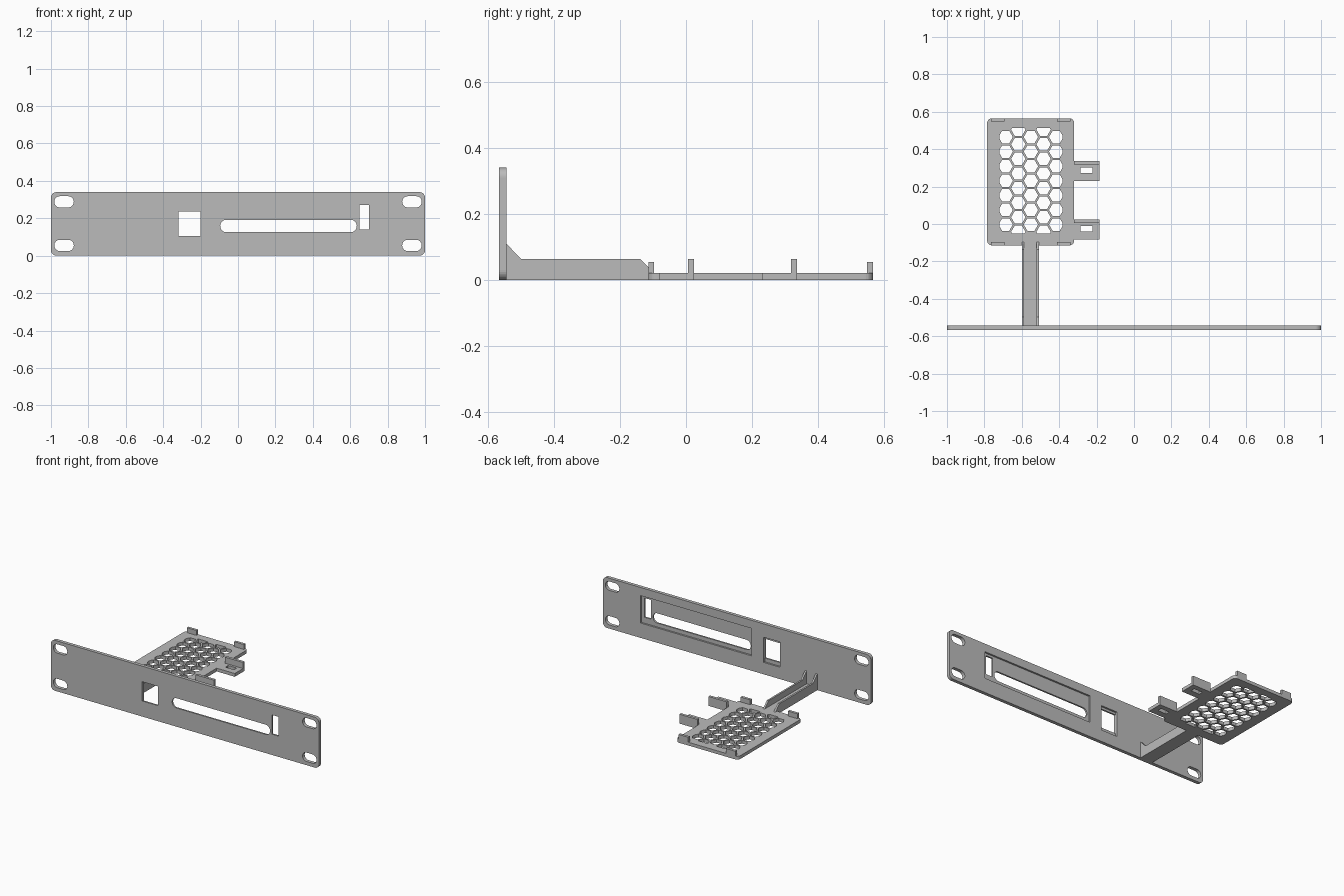
import bpy, bmesh, math
from mathutils import Vector

cube = bpy.data.objects.get("Cube")
if cube:
    bpy.data.objects.remove(cube)

grey = bpy.data.materials.new("plain grey")
grey.use_nodes = True
colour = (0.5, 0.5, 0.5, 1)
grey.diffuse_color = colour
grey.node_tree.nodes["Principled BSDF"].inputs["Base Color"].default_value = colour

PLACE = {"x": lambda u, v, w: (w, u, v),
         "y": lambda u, v, w: (u, w, v),
         "z": lambda u, v, w: (u, v, w)}


def rect(u0, u1, v0, v1, r=0.0, steps=8):
    """Rectangle outline, with rounded corners when r > 0."""
    if r == 0:
        return [(u0, v0), (u1, v0), (u1, v1), (u0, v1)]
    r = min(r, (u1 - u0) / 2 - 0.0005, (v1 - v0) / 2 - 0.0005)
    corners = [(u1 - r, v1 - r), (u0 + r, v1 - r), (u0 + r, v0 + r), (u1 - r, v0 + r)]
    return [(cu + r * math.cos(a), cv + r * math.sin(a))
            for q, (cu, cv) in enumerate(corners)
            for a in [(q + i / steps) * math.pi / 2 for i in range(steps + 1)]]


def prisms(name, outlines, axis, start, end, clip=None):
    """Extrude outlines along an axis into one object."""
    bm = bmesh.new()
    for pts in outlines:
        lo, hi = [[bm.verts.new(PLACE[axis](u, v, w)) for u, v in pts] for w in (start, end)]
        bm.faces.new(lo)
        bm.faces.new(hi)
        for i in range(len(pts)):
            j = (i + 1) % len(pts)
            bm.faces.new((lo[i], lo[j], hi[j], hi[i]))
    for co, normal in clip or []:
        bmesh.ops.bisect_plane(bm, geom=bm.verts[:] + bm.edges[:] + bm.faces[:],
                               plane_co=co, plane_no=normal, clear_outer=True)
        bmesh.ops.holes_fill(bm, edges=[e for e in bm.edges if e.is_boundary], sides=0)
    bmesh.ops.recalc_face_normals(bm, faces=bm.faces[:])
    mesh = bpy.data.meshes.new(name)
    bm.to_mesh(mesh)
    bm.free()
    mesh.materials.append(grey)
    obj = bpy.data.objects.new(name, mesh)
    bpy.context.collection.objects.link(obj)
    return obj


def cut(obj, cutter):
    mod = obj.modifiers.new("cut", "BOOLEAN")
    mod.operation, mod.solver, mod.object = "DIFFERENCE", "EXACT", cutter
    bpy.context.view_layer.update()
    bpy.context.view_layer.objects.active = obj
    bpy.ops.object.modifier_apply(modifier=mod.name)
    bpy.data.objects.remove(cutter)


# Front plate with screw slots, windows and shallow pockets in the back
FRONT, BACK, T = -0.566, -0.543, 0.022
plate = prisms("front_plate", [rect(-1, 1, 0, 0.34, 0.03)], "y", FRONT, BACK)
pockets = [rect(-0.11, 0.72, 0.10, 0.285), rect(-0.32, -0.20, 0.08, 0.25)]
cut(plate, prisms("pocket_cutter", pockets, "y", BACK - 0.012, BACK + 0.1))
openings = [rect(s * 0.93 - 0.052, s * 0.93 + 0.052, z - 0.03, z + 0.03, 0.03)
            for s in (-1, 1) for z in (0.055, 0.288)]
openings += [rect(-0.319, -0.201, 0.105, 0.235),
             rect(-0.095, 0.635, 0.126, 0.192, 0.033),
             rect(0.65, 0.70, 0.14, 0.27)]
cut(plate, prisms("opening_cutter", openings, "y", FRONT - 0.1, BACK + 0.1))

# Channel-shaped arm from plate to tray
prisms("arm_floor", [rect(-0.598, -0.510, BACK, -0.112)], "z", 0, T)
side = [(BACK, 0), (BACK, 0.11), (-0.498, 0.063), (-0.137, 0.063),
        (-0.096, T), (-0.113, T), (-0.113, 0)]
for name, x in (("right", -0.60), ("left", -0.52)):
    prisms("arm_wall_" + name, [side], "x", x, x + 0.012)

# Tray with a honeycomb of holes trimmed to a rectangle
X0, X1, Y0, Y1 = -0.785, -0.32, -0.114, 0.565
tray = prisms("tray", [rect(X0, X1, Y0, Y1, 0.025)], "z", 0, T)
pitch, radius = 0.078, 0.0385
hexes = []
for col in range(-2, 3):
    odd = col % 2
    cx = -0.551 + col * pitch * math.sqrt(3) / 2
    for row in range(7 + odd):
        cy = 0.465 + odd * pitch / 2 - row * pitch
        hexes.append([(cx + radius * math.cos(k * math.pi / 3),
                       cy + radius * math.sin(k * math.pi / 3)) for k in range(6)])
trim = [(Vector((-0.719, 0, 0)), (-1, 0, 0)), (Vector((-0.383, 0, 0)), (1, 0, 0)),
        (Vector((0, -0.05, 0)), (0, -1, 0)), (Vector((0, 0.512, 0)), (0, 1, 0))]
cut(tray, prisms("honeycomb_cutter", hexes, "z", -0.1, 0.1, trim))

# Retaining tabs at the tray ends
for end, y in (("front", Y0), ("back", Y1 - 0.018)):
    for hand, x in (("right", -0.765), ("left", -0.412)):
        prisms(f"tab_{end}_{hand}", [rect(x, x + 0.072, y, y + 0.018)], "z", T, 0.055)

# Slotted ears with upright lips on the tray's left side
for end, y in (("front", -0.082), ("back", 0.23)):
    ear = prisms("ear_" + end, [rect(X1, -0.185, y, y + 0.106)], "z", 0, T)
    cut(ear, prisms("slot_cutter", [rect(-0.285, -0.221, y + 0.043, y + 0.072)], "z", -0.1, 0.1))
    prisms("ear_lip_" + end, [rect(X1, -0.185, y + 0.088, y + 0.106)], "z", T, 0.063)
